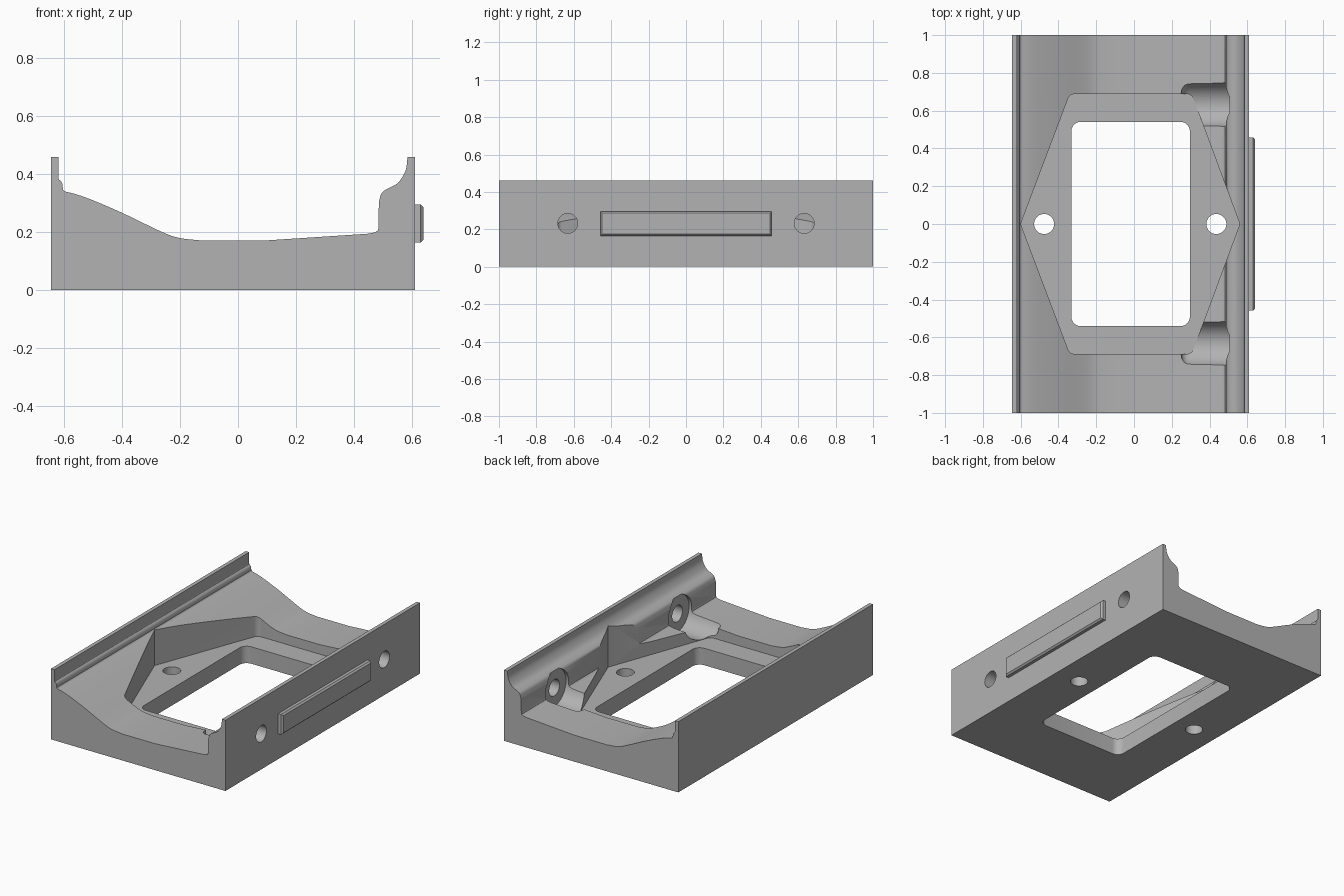
import bpy, bmesh, math
from mathutils import Vector, Matrix

if "Cube" in bpy.data.objects:
    bpy.data.objects.remove(bpy.data.objects["Cube"])

grey = bpy.data.materials.new("plain grey")
grey.diffuse_color = (0.45, 0.45, 0.45, 1)
grey.use_nodes = True
grey.node_tree.nodes["Principled BSDF"].inputs["Base Color"].default_value = grey.diffuse_color


def make_object(name, bm):
    bmesh.ops.recalc_face_normals(bm, faces=bm.faces)
    mesh = bpy.data.meshes.new(name)
    bm.to_mesh(mesh)
    bm.free()
    mesh.materials.append(grey)
    ob = bpy.data.objects.new(name, mesh)
    bpy.context.collection.objects.link(ob)
    return ob


def extrude(name, pts, offset):
    """Close 3D points into a face and sweep it along offset."""
    bm = bmesh.new()
    f = bm.faces.new([bm.verts.new(p) for p in pts])
    r = bmesh.ops.extrude_face_region(bm, geom=[f])
    verts = [g for g in r["geom"] if isinstance(g, bmesh.types.BMVert)]
    bmesh.ops.translate(bm, verts=verts, vec=offset)
    return make_object(name, bm)


def spline(pts, steps=5):
    """Smooth curve through 2D points."""
    p = [Vector(q) for q in pts]
    p = [2 * p[0] - p[1]] + p + [2 * p[-1] - p[-2]]
    out = []
    for a, b, c, d in zip(p, p[1:], p[2:], p[3:]):
        for i in range(steps):
            t = i / steps
            out.append(0.5 * (2 * b + (c - a) * t + (2 * a - 5 * b + 4 * c - d) * t * t
                              + (3 * b - a - 3 * c + d) * t ** 3))
    return out + [p[-2]]


def rounded(corners, steps=6):
    """Round each (x, y, setback) corner with a curve."""
    out, n = [], len(corners)
    for i, (x, y, s) in enumerate(corners):
        c = Vector((x, y))
        if s == 0:
            out.append(c)
            continue
        a = c + (Vector(corners[i - 1][:2]) - c).normalized() * s
        b = c + (Vector(corners[(i + 1) % n][:2]) - c).normalized() * s
        w = math.cos((math.pi - (a - c).angle(b - c)) / 2)
        for k in range(steps + 1):
            t = k / steps
            k0, k1, k2 = (1 - t) ** 2, 2 * w * t * (1 - t), t * t
            out.append((a * k0 + c * k1 + b * k2) / (k0 + k1 + k2))
    return out


def cylinder(name, r, length, matrix, bevel=0):
    bm = bmesh.new()
    bmesh.ops.create_cone(bm, cap_ends=True, segments=48, radius1=r, radius2=r,
                          depth=length, matrix=matrix)
    if bevel:  # round the inner (low x) end only
        xmin = min(v.co.x for v in bm.verts)
        edges = [e for e in bm.edges if all(v.co.x < xmin + 1e-4 for v in e.verts)]
        bmesh.ops.bevel(bm, geom=edges, offset=bevel, segments=5, profile=0.5,
                        affect='EDGES')
    return make_object(name, bm)


def along_x(x, y, z):
    return Matrix.Translation((x, y, z)) @ Matrix.Rotation(math.pi / 2, 4, 'Y')


# Main tray body: constant profile along y
right_cove = spline([(0.585, 0.46), (0.58, 0.418), (0.565, 0.387), (0.545, 0.365),
                     (0.515, 0.35), (0.496, 0.335), (0.486, 0.305)])
floor = [(0.485, 0.215), (0.482, 0.206), (0.474, 0.2), (0.45, 0.195), (0.1, 0.172)]
slope = spline([(-0.13, 0.172), (-0.2, 0.18), (-0.26, 0.2), (-0.4, 0.267),
                (-0.5, 0.31), (-0.555, 0.33), (-0.598, 0.341)])
left_lip = [(-0.604, 0.347), (-0.606, 0.367), (-0.61, 0.375), (-0.618, 0.382),
            (-0.62, 0.39), (-0.62, 0.46), (-0.645, 0.46)]
profile = [(-0.645, 0), (0.61, 0), (0.61, 0.46)] + right_cove + floor + slope + left_lip
body = extrude("tray_body", [(p[0], -1, p[1]) for p in profile], (0, 2, 0))

# Cutters: hexagonal pocket, window, screw holes, side counterbores
pocket = rounded([(-0.6, 0, 0), (-0.34, -0.688, 0.025), (0.305, -0.688, 0.025),
                  (0.56, 0, 0), (0.305, 0.688, 0.025), (-0.34, 0.688, 0.025)])
window = rounded([(-0.332, -0.541, 0.05), (0.296, -0.541, 0.05),
                  (0.296, 0.541, 0.05), (-0.332, 0.541, 0.05)])
cutters = [extrude("pocket_cutter", [(p.x, p.y, 0.11) for p in pocket], (0, 0, 0.6)),
           extrude("window_cutter", [(p.x, p.y, -0.1) for p in window], (0, 0, 0.4))]
for x in (-0.476, 0.436):
    cutters.append(cylinder("floor_hole_cutter", 0.053, 0.6,
                            Matrix.Translation((x, 0, 0.1))))
for s in (-1, 1):
    cutters.append(cylinder("counterbore_cutter", 0.12, 0.255,
                            along_x(0.3775, s * 0.632, 0.232), 0.04))
    cutters.append(cylinder("side_hole_cutter", 0.053, 0.3,
                            along_x(0.6, s * 0.632, 0.232)))

bpy.context.view_layer.objects.active = body
for c in cutters:
    c.hide_render = True
    m = body.modifiers.new("cut", 'BOOLEAN')
    m.operation, m.solver, m.object = 'DIFFERENCE', 'EXACT', c
    bpy.ops.object.modifier_apply(modifier=m.name)
    bpy.data.objects.remove(c)

# Raised plate on the right side, chamfered around its outer face
bm = bmesh.new()
bmesh.ops.create_cube(bm, size=1, matrix=Matrix.Translation((0.6225, 0, 0.23))
                      @ Matrix.Diagonal((0.035, 0.916, 0.132, 1)))
edges = [e for e in bm.edges if all(v.co.x > 0.63 for v in e.verts)]
bmesh.ops.bevel(bm, geom=edges, offset=0.01, segments=1, affect='EDGES')
make_object("side_plate", bm)

# Smooth the curved tray surfaces, keep hard edges
bpy.ops.object.select_all(action='DESELECT')
body.select_set(True)
bpy.context.view_layer.objects.active = body
bpy.ops.object.shade_smooth_by_angle(angle=math.radians(30))
